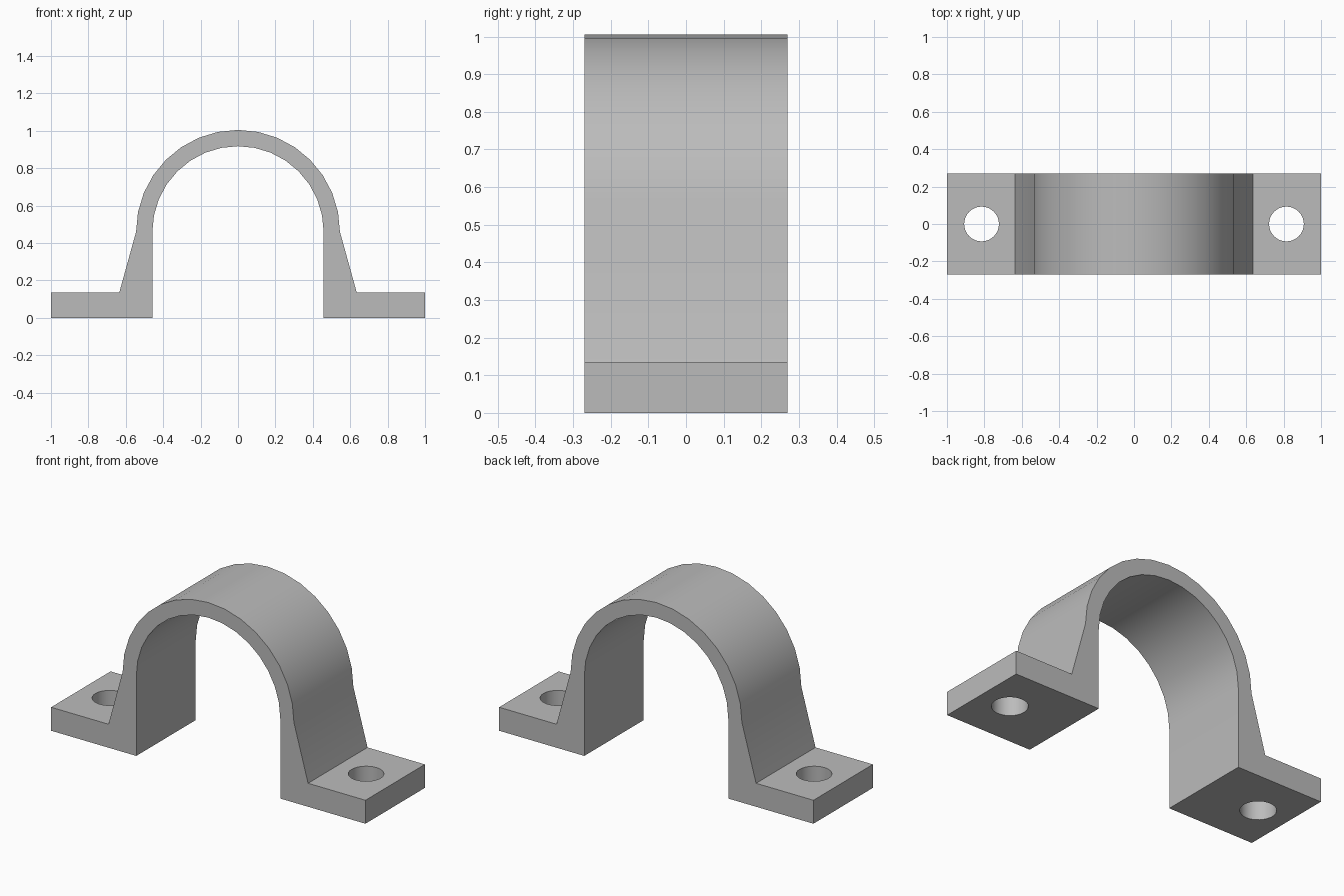
import bpy, bmesh
from math import sin, cos, pi, radians

cube = bpy.data.objects.get("Cube")
if cube:
    bpy.data.objects.remove(cube, do_unlink=True)

DEPTH = 0.54            # width of the strap along y
CENTRE_Z = 0.46         # height of the arch centre
OUTER_R, INNER_R = 0.545, 0.458
FLANGE_Z = 0.135
FLANGE_X, FOOT_X = 1.0, 0.635
HOLE_X, HOLE_R = 0.815, 0.093
SEGMENTS = 16

grey = bpy.data.materials.new("grey metal")
grey.use_nodes = True
colour = (0.5, 0.5, 0.5, 1)
grey.diffuse_color = colour
grey.node_tree.nodes["Principled BSDF"].inputs["Base Color"].default_value = colour


def arc(radius):
    """Half circle in the xz plane, from +x over the top to -x."""
    angles = [pi * i / SEGMENTS for i in range(SEGMENTS + 1)]
    return [(radius * cos(a), CENTRE_Z + radius * sin(a)) for a in angles]


# Strap: one closed profile, extruded from front to back
right_foot = [(INNER_R, 0), (FLANGE_X, 0), (FLANGE_X, FLANGE_Z), (FOOT_X, FLANGE_Z)]
left_foot = [(-x, z) for x, z in reversed(right_foot)]
profile = right_foot + arc(OUTER_R) + left_foot + arc(INNER_R)[::-1]

bm = bmesh.new()
face = bm.faces.new([bm.verts.new((x, -DEPTH / 2, z)) for x, z in profile])
extruded = bmesh.ops.extrude_face_region(bm, geom=[face], use_keep_orig=True)
new_verts = [v for v in extruded["geom"] if isinstance(v, bmesh.types.BMVert)]
bmesh.ops.translate(bm, verts=new_verts, vec=(0, DEPTH, 0))
bmesh.ops.recalc_face_normals(bm, faces=bm.faces)
mesh = bpy.data.meshes.new("pipe_strap")
bm.to_mesh(mesh)
bm.free()
mesh.materials.append(grey)
strap = bpy.data.objects.new("pipe_strap", mesh)
bpy.context.collection.objects.link(strap)

# Screw holes through both flanges
for side in (-1, 1):
    bpy.ops.mesh.primitive_cylinder_add(vertices=32, radius=HOLE_R, depth=0.4,
                                        location=(side * HOLE_X, 0, FLANGE_Z / 2))
    cutter = bpy.context.object
    cutter.name = "screw_hole_cutter"
    cutter.hide_render = True
    cutter.data.materials.append(grey)
    cut = strap.modifiers.new("screw_hole", "BOOLEAN")
    cut.operation = "DIFFERENCE"
    cut.solver = "EXACT"
    cut.object = cutter
    bpy.context.view_layer.objects.active = strap
    bpy.ops.object.modifier_apply(modifier=cut.name)
    bpy.data.objects.remove(cutter, do_unlink=True)

# Smooth arch and holes, sharp edges elsewhere
bpy.ops.object.select_all(action="DESELECT")
strap.select_set(True)
bpy.context.view_layer.objects.active = strap
bpy.ops.object.shade_smooth_by_angle(angle=radians(30))
